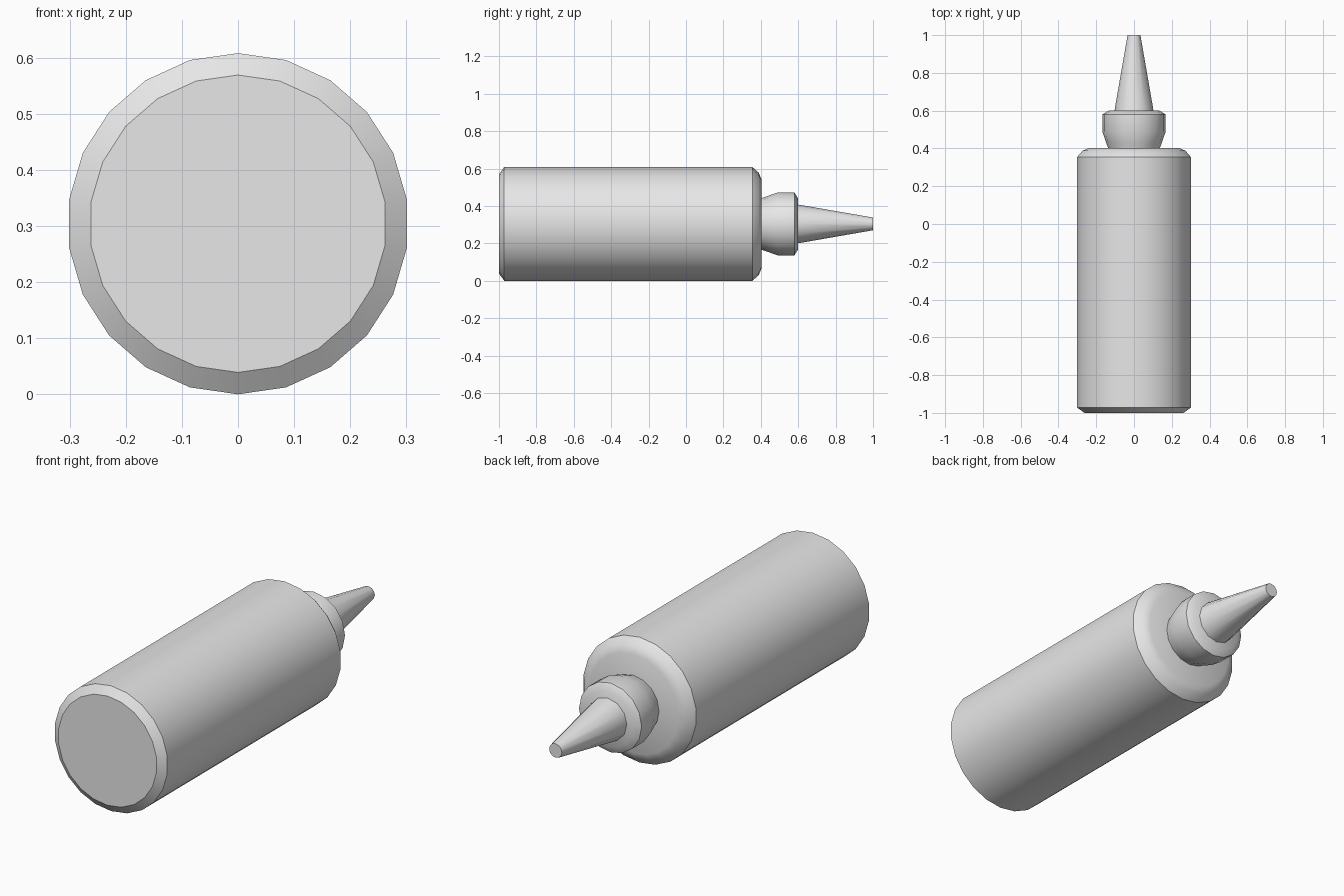
import bpy, bmesh, math

AXIS_Z = 0.304

if "Cube" in bpy.data.objects:
    bpy.data.objects.remove(bpy.data.objects["Cube"], do_unlink=True)

grey = bpy.data.materials.new("plain_grey")
grey.use_nodes = True
colour = (0.8, 0.8, 0.8, 1)
grey.diffuse_color = colour
grey.node_tree.nodes["Principled BSDF"].inputs["Base Color"].default_value = colour


def lathe(name, profile, sides):
    """Turn (y, radius) points around the long axis and cap both ends."""
    bm = bmesh.new()
    rings = []
    for y, r in profile:
        angles = [2 * math.pi * i / sides for i in range(sides)]
        rings.append([bm.verts.new((r * math.sin(a), y, AXIS_Z + r * math.cos(a)))
                      for a in angles])
    for low, high in zip(rings, rings[1:]):
        for i in range(sides):
            j = (i + 1) % sides
            bm.faces.new((low[i], low[j], high[j], high[i]))
    bm.faces.new(rings[0])
    bm.faces.new(rings[-1])
    bmesh.ops.recalc_face_normals(bm, faces=bm.faces)
    mesh = bpy.data.meshes.new(name)
    bm.to_mesh(mesh)
    bm.free()
    mesh.materials.append(grey)
    obj = bpy.data.objects.new(name, mesh)
    bpy.context.collection.objects.link(obj)
    bpy.ops.object.select_all(action='DESELECT')
    obj.select_set(True)
    bpy.context.view_layer.objects.active = obj
    bpy.ops.object.shade_smooth_by_angle(angle=math.radians(32))
    return obj


# Bottle body with bevelled base and rounded shoulder
lathe("bottle_body", [(-1, 0.265), (-0.972, 0.304), (0.355, 0.304),
                      (0.388, 0.275), (0.403, 0.24)], 22)
# Flared collar of the cap
lathe("cap_collar", [(0.395, 0.135), (0.43, 0.147), (0.49, 0.168),
                     (0.58, 0.168), (0.6, 0.135)], 16)
# Tapered nozzle
lathe("nozzle", [(0.59, 0.104), (0.62, 0.1), (1.0, 0.034)], 12)
